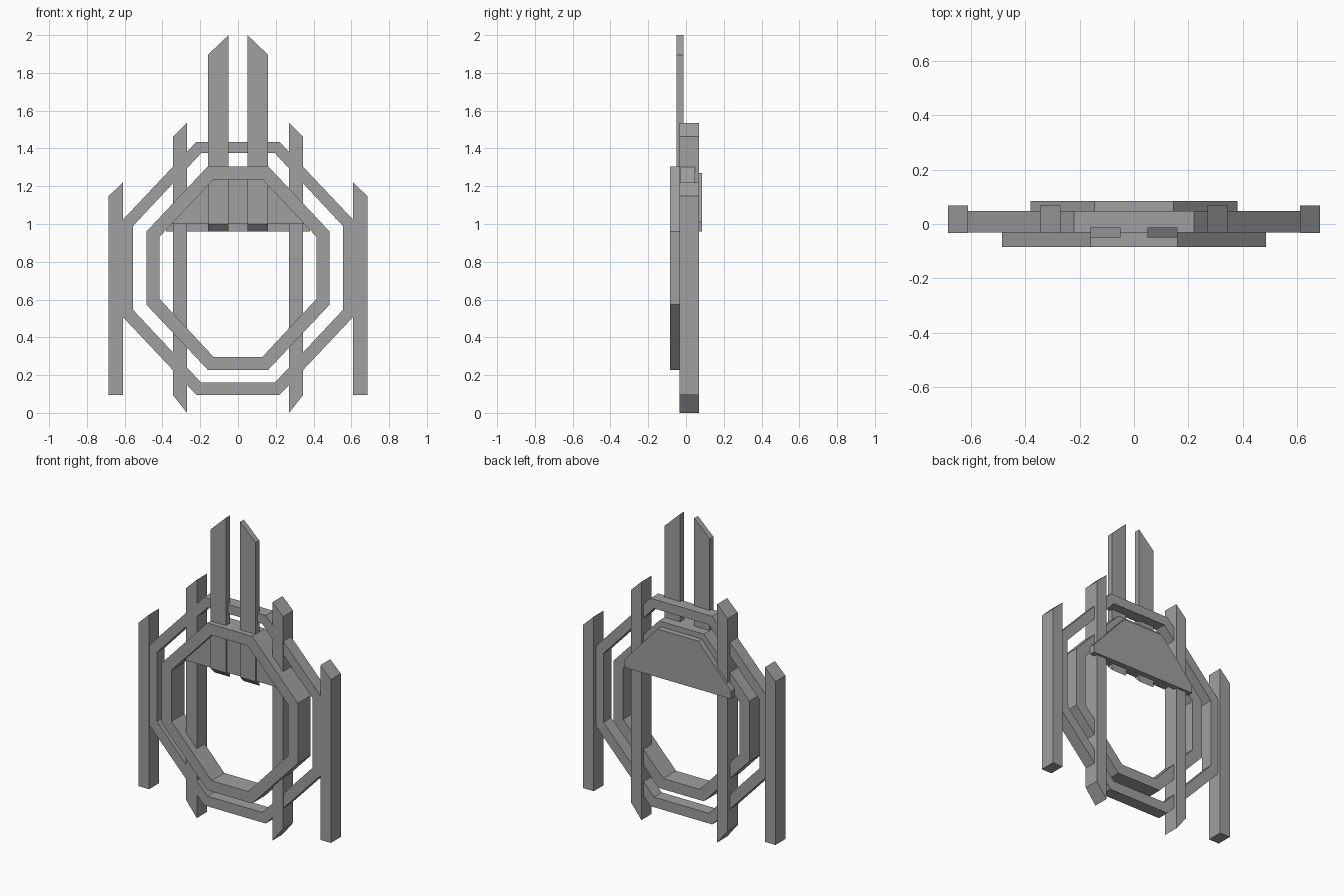
import bpy

cube = bpy.data.objects.get("Cube")
if cube:
    bpy.data.objects.remove(cube, do_unlink=True)

GREY = (0.35, 0.35, 0.35, 1.0)
grey = bpy.data.materials.new("plain grey")
grey.use_nodes = True
grey.diffuse_color = GREY
grey.node_tree.nodes["Principled BSDF"].inputs["Base Color"].default_value = GREY


def make_object(name, verts, faces):
    mesh = bpy.data.meshes.new(name)
    mesh.from_pydata(verts, [], faces)
    mesh.materials.append(grey)
    obj = bpy.data.objects.new(name, mesh)
    bpy.context.collection.objects.link(obj)
    # Consistent outward normals
    import bmesh
    bm = bmesh.new()
    bm.from_mesh(mesh)
    bmesh.ops.recalc_face_normals(bm, faces=bm.faces)
    bm.to_mesh(mesh)
    bm.free()
    return obj


def slab(name, outline, front, back):
    """Extrude an x-z outline from y = front to y = back."""
    n = len(outline)
    verts = [(x, y, z) for y in (front, back) for x, z in outline]
    sides = [(i, (i + 1) % n, n + (i + 1) % n, n + i) for i in range(n)]
    return make_object(name, verts, [tuple(range(n)), tuple(range(n, 2 * n))] + sides)


def pair(name, outline, front, back):
    for side, sign in (("left", 1), ("right", -1)):
        slab(f"{side}_{name}", [(sign * x, z) for x, z in outline], front, back)


def octagon(half_width, half_top, bottom, low, high, top):
    right = [(half_top, bottom), (half_width, low), (half_width, high), (half_top, top)]
    return right + [(-x, z) for x, z in reversed(right)]


def ring(name, outer, inner, front, back):
    """Octagonal frame with a rectangular cross-section."""
    loops = [(outer, front), (inner, front), (inner, back), (outer, back)]
    verts = [(x, y, z) for pts, y in loops for x, z in pts]
    faces = []
    for k in range(4):
        a, b = 8 * k, 8 * ((k + 1) % 4)
        faces += [(a + i, a + (i + 1) % 8, b + (i + 1) % 8, b + i) for i in range(8)]
    return make_object(name, verts, faces)


# Octagonal frames
ring("outer_ring", octagon(0.612, 0.22, 0.095, 0.51, 1.02, 1.435),
     octagon(0.555, 0.195, 0.16, 0.545, 0.99, 1.375), -0.032, 0.047)
ring("inner_ring", octagon(0.485, 0.16, 0.228, 0.573, 0.96, 1.305),
     octagon(0.415, 0.13, 0.297, 0.603, 0.933, 1.235), -0.084, 0.047)

# Upright posts with slanted ends
pair("outer_post", [(0.61, 0.095), (0.685, 0.095), (0.685, 1.147), (0.61, 1.22)], -0.034, 0.068)
pair("inner_post", [(0.27, 0), (0.345, 0.095), (0.345, 1.462), (0.27, 1.535)], -0.034, 0.068)

# Backing plate and thin front panel
slab("back_plate", [(-0.38, 0.96), (0.38, 0.96), (0.38, 1.01), (0.145, 1.27),
                    (-0.145, 1.27), (-0.38, 1.01)], 0.047, 0.084)
slab("front_panel", [(-0.40, 1.0), (0.40, 1.0), (0.145, 1.27), (-0.145, 1.27)], -0.042, -0.014)

# Tall prongs, slanted on top and chamfered at the lower front edge
FRONT, BACK = -0.05, -0.012
for side, sign in (("left", 1), ("right", -1)):
    inner, outer = 0.05 * sign, 0.16 * sign
    verts = [(inner, FRONT, 1.0), (outer, FRONT, 1.0), (outer, FRONT, 1.895), (inner, FRONT, 2.0),
             (inner, BACK, 0.96), (outer, BACK, 0.96), (outer, BACK, 1.895), (inner, BACK, 2.0)]
    make_object(f"{side}_prong", verts,
                [(0, 1, 2, 3), (4, 5, 6, 7), (0, 1, 5, 4), (1, 2, 6, 5), (2, 3, 7, 6), (3, 0, 4, 7)])
